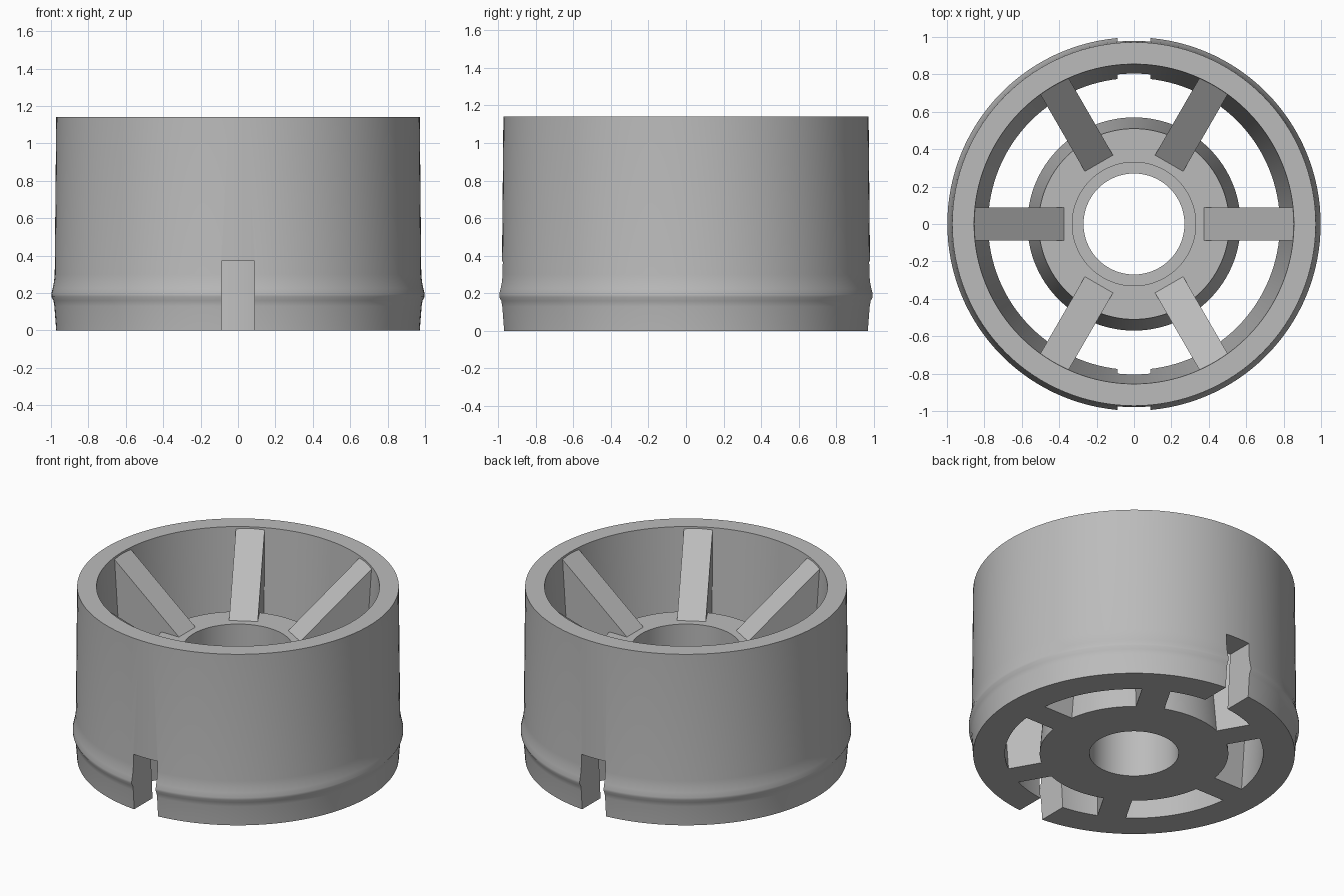
import bpy, bmesh, math
from mathutils import Matrix

cube = bpy.data.objects.get("Cube")
if cube:
    bpy.data.objects.remove(cube, do_unlink=True)

SEGMENTS = 128
HEIGHT = 1.14
HUB_TOP = 0.735

grey = bpy.data.materials.new("matte grey")
grey.use_nodes = True
colour = (0.5, 0.5, 0.5, 1)
grey.diffuse_color = colour
grey.node_tree.nodes["Principled BSDF"].inputs["Base Color"].default_value = colour


def finish(bm, name, smooth=False):
    """Turn a bmesh into a named object."""
    bmesh.ops.recalc_face_normals(bm, faces=bm.faces)
    mesh = bpy.data.meshes.new(name)
    bm.to_mesh(mesh)
    bm.free()
    mesh.materials.append(grey)
    obj = bpy.data.objects.new(name, mesh)
    bpy.context.collection.objects.link(obj)
    if smooth:
        shade(obj)
    return obj


def shade(obj):
    bpy.ops.object.select_all(action='DESELECT')
    obj.select_set(True)
    bpy.context.view_layer.objects.active = obj
    bpy.ops.object.shade_smooth_by_angle(angle=math.radians(35))


def lathe(name, profile, smooth=False):
    """Revolve a closed (radius, height) profile around z."""
    bm = bmesh.new()
    verts = [bm.verts.new((r, 0, z)) for r, z in profile]
    edges = [bm.edges.new((v, verts[i - 1])) for i, v in enumerate(verts)]
    bmesh.ops.spin(bm, geom=verts + edges, cent=(0, 0, 0), axis=(0, 0, 1),
                   angle=math.tau, steps=SEGMENTS, use_merge=True)
    bmesh.ops.remove_doubles(bm, verts=bm.verts, dist=1e-5)
    return finish(bm, name, smooth)


# Outer ring: snap ridge near the base, tapered bore
outer_ring = lathe("outer_ring", [
    (0.78, 0), (0.972, 0), (0.982, 0.13), (0.987, 0.16), (0.998, 0.18),
    (0.998, 0.195), (0.991, 0.225), (0.984, 0.26), (0.98, 0.3),
    (0.972, HEIGHT), (0.855, HEIGHT)])

# Notches through the ring at front and back
bm = bmesh.new()
for side in (-1, 1):
    box = Matrix.Translation((0, side * 0.9, 0.135)) @ Matrix.Diagonal((0.176, 0.5, 0.47, 1))
    bmesh.ops.create_cube(bm, size=1, matrix=box)
cutter = finish(bm, "notch_cutter")
cut = outer_ring.modifiers.new("notches", 'BOOLEAN')
cut.operation = 'DIFFERENCE'
cut.solver = 'EXACT'
cut.object = cutter
bpy.ops.object.select_all(action='DESELECT')
bpy.context.view_layer.objects.active = outer_ring
outer_ring.select_set(True)
bpy.ops.object.modifier_apply(modifier="notches")
bpy.data.objects.remove(cutter, do_unlink=True)
shade(outer_ring)

# Hub: tapered outside, bore with a wider upper step
lathe("hub", [(0.27, 0), (0.57, 0), (0.51, HUB_TOP), (0.33, HUB_TOP),
              (0.33, 0.37), (0.27, 0.37)], smooth=True)

# Six spokes with sloping tops
spoke_side = [(0.53, 0), (0.8, 0), (0.862, HEIGHT - 0.005), (0.375, HUB_TOP)]
for i in range(6):
    bm = bmesh.new()
    face = bm.faces.new([bm.verts.new((r, -0.087, z)) for r, z in spoke_side])
    extruded = bmesh.ops.extrude_face_region(bm, geom=[face])["geom"]
    moved = [g for g in extruded if isinstance(g, bmesh.types.BMVert)]
    bmesh.ops.translate(bm, verts=moved, vec=(0, 0.174, 0))
    bmesh.ops.rotate(bm, verts=bm.verts, cent=(0, 0, 0),
                     matrix=Matrix.Rotation(i * math.tau / 6, 3, 'Z'))
    finish(bm, f"spoke_{i + 1}")
